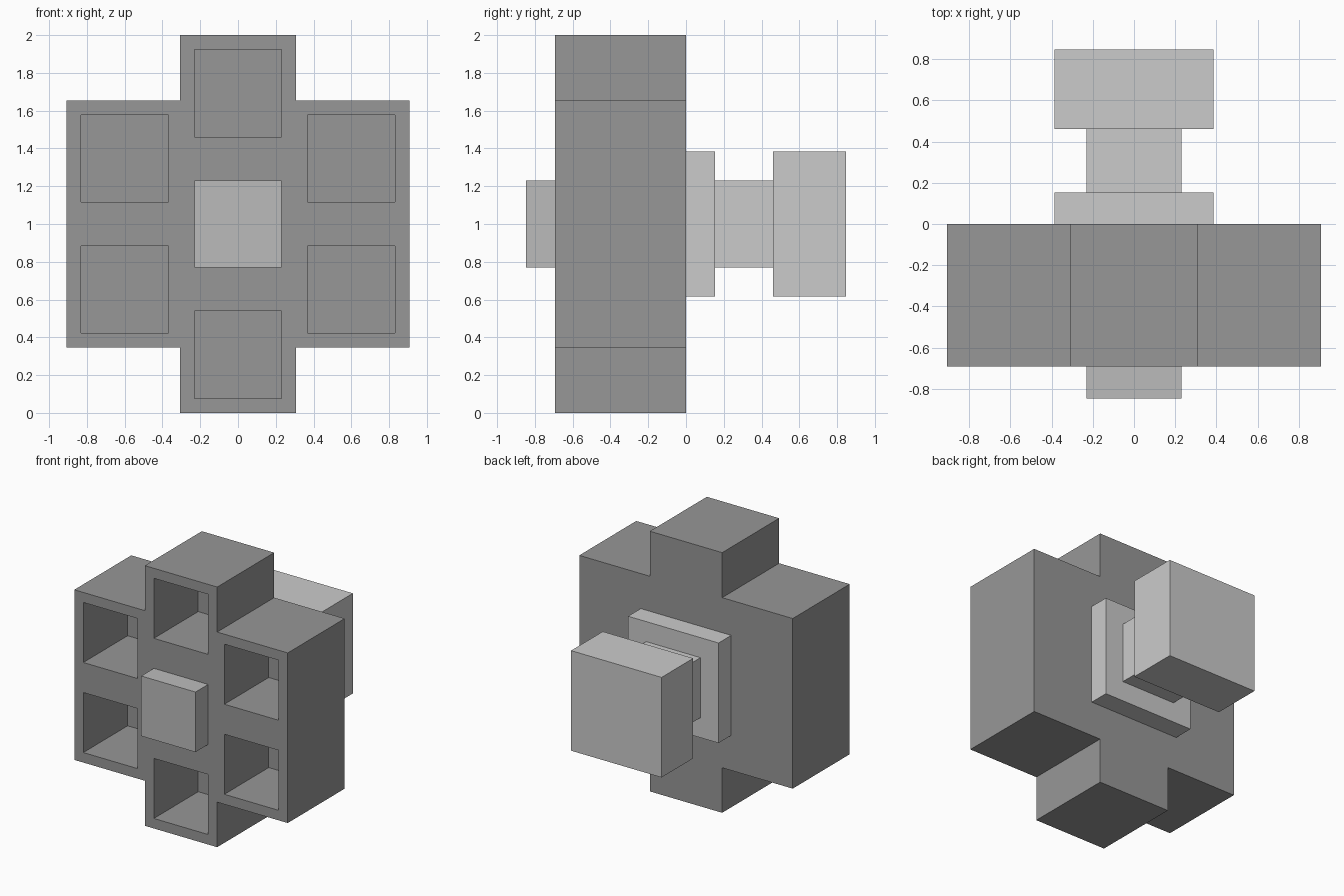
import bpy, bmesh
from mathutils import Matrix, Vector

if "Cube" in bpy.data.objects:
    bpy.data.objects.remove(bpy.data.objects["Cube"])

U = 2 / 26  # base module of the model


def grey(name, v):
    mat = bpy.data.materials.new(name)
    mat.diffuse_color = (v, v, v, 1)
    mat.use_nodes = True
    mat.node_tree.nodes["Principled BSDF"].inputs["Base Color"].default_value = mat.diffuse_color
    return mat


def make_object(name, bm, mat=None):
    bmesh.ops.recalc_face_normals(bm, faces=bm.faces)
    mesh = bpy.data.meshes.new(name)
    bm.to_mesh(mesh)
    bm.free()
    if mat:
        mesh.materials.append(mat)
    obj = bpy.data.objects.new(name, mesh)
    bpy.context.collection.objects.link(obj)
    return obj


def add_box(bm, x, z, half, y0, y1):
    """Square-section block running along y."""
    size = Matrix.Diagonal((2 * half, y1 - y0, 2 * half, 1))
    bmesh.ops.create_cube(bm, size=1, matrix=Matrix.Translation((x, (y0 + y1) / 2, z)) @ size)


def block(name, half, y0, y1, mat=None):
    bm = bmesh.new()
    add_box(bm, 0, 1, half * U, y0 * U, y1 * U)
    return make_object(name, bm, mat)


dark = grey("dark_grey", 0.31)
mid = grey("mid_grey", 0.5)

# Stepped drum: quarter outline mirrored around the centre, then extruded
quarter = [(11.8, 8.5), (4, 8.5), (4, 13)]
outline = (quarter
           + [(-x, z) for x, z in reversed(quarter)]
           + [(-x, -z) for x, z in quarter]
           + [(x, -z) for x, z in reversed(quarter)])
bm = bmesh.new()
face = bm.faces.new([bm.verts.new((x * U, -9 * U, 1 + z * U)) for x, z in outline])
ext = bmesh.ops.extrude_face_region(bm, geom=[face], use_keep_orig=True)
bmesh.ops.translate(bm, vec=Vector((0, 9 * U, 0)),
                    verts=[g for g in ext["geom"] if isinstance(g, bmesh.types.BMVert)])
drum = make_object("drum", bm, dark)

# Six square chambers open to the front
bm = bmesh.new()
for x, z in [(0, 9), (0, -9)] + [(sx * 7.8, sz * 4.5) for sx in (-1, 1) for sz in (-1, 1)]:
    add_box(bm, x * U, 1 + z * U, 3 * U, -10 * U, -2 * U)
cutter = make_object("chamber_cutter", bm, dark)
cutter.hide_render = True
cutter.hide_viewport = True
cutter.display_type = 'WIRE'
cut = drum.modifiers.new("chambers", 'BOOLEAN')
cut.operation = 'DIFFERENCE'
cut.solver = 'EXACT'
cut.object = cutter

# Front pin, and the stepped spindle at the back
block("front_pin", 3, -11, -9, mid)
block("rear_collar", 5, 0, 2)
block("rear_shaft", 3, 2, 6)
block("rear_knob", 5, 6, 11)
